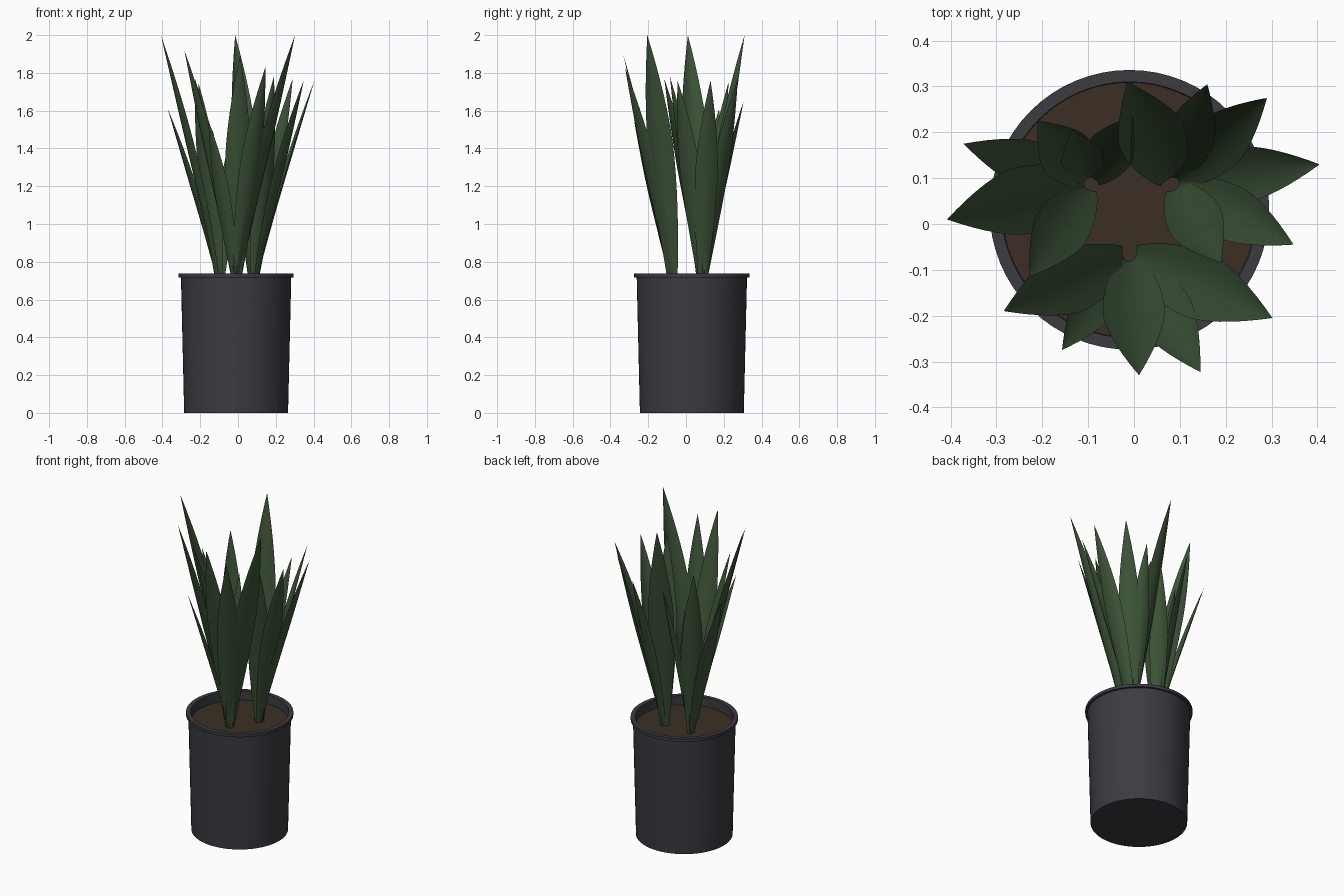
import bpy, bmesh, math
from mathutils import Vector

if "Cube" in bpy.data.objects:
    bpy.data.objects.remove(bpy.data.objects["Cube"])


def material(name, rgb):
    m = bpy.data.materials.new(name)
    m.diffuse_color = (*rgb, 1)
    m.use_nodes = True
    m.node_tree.nodes["Principled BSDF"].inputs["Base Color"].default_value = m.diffuse_color
    return m


POT = material("charcoal plastic", (0.043, 0.043, 0.053))
SOIL = material("brown soil", (0.043, 0.028, 0.018))
LEAF = material("dark green", (0.045, 0.086, 0.038))
CX, CY, SOIL_Z = -0.01, 0.031, 0.68


def finish(bm, name, mat, angle=40, normals=True):
    if normals:
        bmesh.ops.recalc_face_normals(bm, faces=bm.faces)
    me = bpy.data.meshes.new(name)
    bm.to_mesh(me)
    bm.free()
    me.materials.append(mat)
    ob = bpy.data.objects.new(name, me)
    bpy.context.collection.objects.link(ob)
    bpy.ops.object.select_all(action='DESELECT')
    ob.select_set(True)
    bpy.context.view_layer.objects.active = ob
    bpy.ops.object.shade_smooth_by_angle(angle=math.radians(angle))
    return ob


def lathe(name, profile, mat, n=64):
    """Revolve an (r, z) profile about the pot axis, capping the first ring."""
    bm = bmesh.new()
    rings = [[bm.verts.new((CX + r * math.cos(2 * math.pi * i / n),
                            CY + r * math.sin(2 * math.pi * i / n), z))
              for i in range(n)] for r, z in profile]
    for a, b in zip(rings, rings[1:]):
        for i in range(n):
            j = (i + 1) % n
            bm.faces.new((a[i], a[j], b[j], b[i]))
    bm.faces.new(rings[0][::-1])
    return finish(bm, name, mat)


# Pot with thin overhanging lip, open down to the soil
lathe("pot", [(0.275, 0), (0.292, 0.718), (0.305, 0.718), (0.305, 0.737),
              (0.279, 0.737), (0.277, SOIL_Z - 0.01)], POT)

# Soil disc
bm = bmesh.new()
rim = [bm.verts.new((CX + 0.278 * math.cos(2 * math.pi * i / 64),
                     CY + 0.278 * math.sin(2 * math.pi * i / 64), SOIL_Z))
       for i in range(64)]
bm.faces.new(rim)
finish(bm, "soil", SOIL, normals=False)


def leaf(name, root, tip):
    """Lance-shaped blade, cupped toward the middle of the plant."""
    root, tip = Vector((*root, SOIL_Z)), Vector(tip)
    lean = Vector((tip.x - root.x, tip.y - root.y, 0))
    out = lean.normalized()
    side = Vector((-out.y, out.x, 0))
    root += out * 0.012
    lean = Vector((tip.x - root.x, tip.y - root.y, 0))
    height = tip.z - SOIL_Z
    wmax = 0.056 * height
    rows, cols = 16, 6
    bm = bmesh.new()
    grid = []
    for i in range(rows):
        t = i / rows
        if t < 0.55:
            s = t / 0.55
            w = wmax * (0.36 + 0.64 * math.sin(s * math.pi / 2))
        else:
            s = (t - 0.55) / 0.45
            w = wmax * (1 - s ** 1.6)
        mid = root + lean * t ** 1.12 + Vector((0, 0, height * t))
        grid.append([bm.verts.new(mid + side * (w * u) - out * (w * 0.3 * (u * u - 0.3)))
                     for u in (2 * k / cols - 1 for k in range(cols + 1))])
    for a, b in zip(grid, grid[1:]):
        for k in range(cols):
            bm.faces.new((a[k + 1], a[k], b[k], b[k + 1]))
    end = bm.verts.new(tip)
    for k in range(cols):
        bm.faces.new((grid[-1][k + 1], grid[-1][k], end))
    finish(bm, name, LEAF, 60, normals=False)


# Three clumps of leaves: root position, then leaf tips
clumps = {
    "left": ((-0.095, 0.088), [(-0.372, 0.175, 1.61), (-0.408, 0.01, 2.0),
                               (-0.228, -0.115, 1.77), (-0.21, 0.225, 1.75),
                               (-0.135, 0.205, 1.5), (-0.003, 0.235, 1.6)]),
    "right": ((0.085, 0.088), [(0.19, -0.085, 1.78), (0.348, -0.045, 1.76),
                               (0.405, 0.13, 1.76), (0.29, 0.275, 1.77),
                               (0.16, 0.305, 1.65), (-0.015, 0.31, 2.0)]),
    "front": ((-0.01, -0.068), [(-0.284, -0.19, 1.92), (-0.157, -0.275, 1.55),
                                (0.011, -0.33, 1.89), (0.145, -0.323, 1.83),
                                (0.302, -0.205, 2.0)]),
}
for side_name, (root, tips) in clumps.items():
    for n, tip in enumerate(tips, 1):
        leaf(f"{side_name}_leaf_{n}", root, tip)
